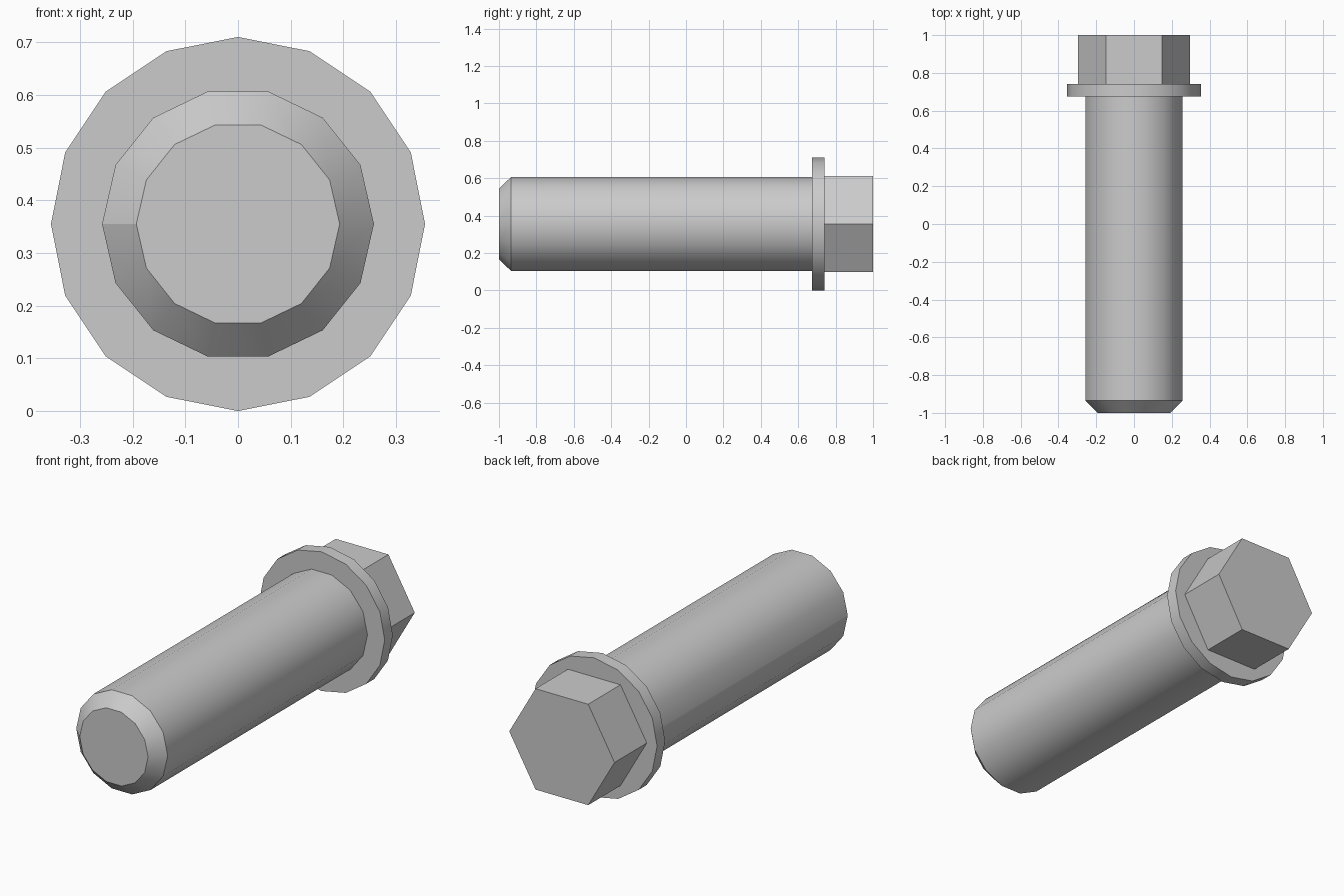
import bpy
import math
from mathutils import Matrix

cube = bpy.data.objects.get("Cube")
if cube:
    bpy.data.objects.remove(cube, do_unlink=True)

AXIS_Z = 0.355

steel = bpy.data.materials.new("grey steel")
steel.use_nodes = True
grey = (0.6, 0.6, 0.6, 1)
steel.diffuse_color = grey
steel.node_tree.nodes["Principled BSDF"].inputs["Base Color"].default_value = grey


def turned(name, sides, rings, seam=False):
    """Solid along y from (y, radius) rings, first corner on +x."""
    verts, faces = [], []
    for y, r in rings:
        for i in range(sides):
            a = math.tau * i / sides
            verts.append((r * math.cos(a), y, AXIS_Z + r * math.sin(a)))
    for k in range(len(rings) - 1):
        for i in range(sides):
            j = (i + 1) % sides
            a, b = k * sides, (k + 1) * sides
            faces.append((a + i, b + i, b + j, a + j))
    faces.append(tuple(range(sides)))
    last = (len(rings) - 1) * sides
    faces.append(tuple(last + i for i in reversed(range(sides))))
    mesh = bpy.data.meshes.new(name)
    mesh.from_pydata(verts, [], faces)
    mesh.materials.append(steel)
    obj = bpy.data.objects.new(name, mesh)
    bpy.context.collection.objects.link(obj)
    bpy.ops.object.select_all(action="DESELECT")
    obj.select_set(True)
    bpy.context.view_layer.objects.active = obj
    bpy.ops.object.shade_smooth_by_angle(angle=math.radians(30))
    # Lengthwise shading seam along the -x side
    if seam:
        for e in mesh.edges:
            if all(v % sides == sides // 2 for v in e.vertices):
                e.use_edge_sharp = True
    return obj


# Shaft with chamfered tip, round flange, hexagonal head
turned("shaft", 14, [(-1, 0.193), (-0.935, 0.258), (0.675, 0.258)], seam=True)
turned("flange", 16, [(0.675, 0.355), (0.74, 0.355)])
turned("hex_head", 6, [(0.74, 0.297), (1, 0.297)])
